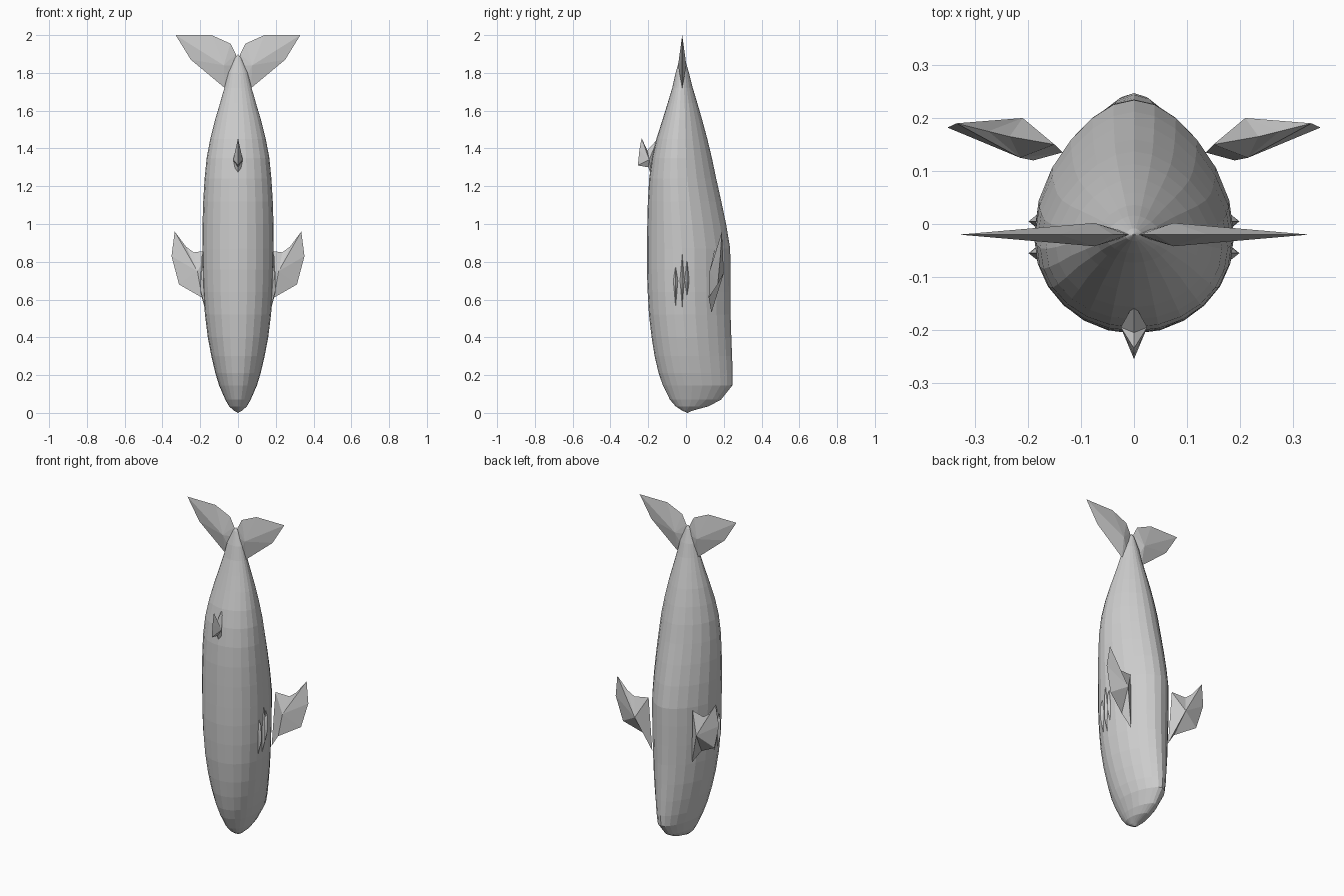
import bpy, bmesh, math


def finish(name, bm, mirror=False):
    bmesh.ops.recalc_face_normals(bm, faces=bm.faces)
    me = bpy.data.meshes.new(name)
    bm.to_mesh(me)
    bm.free()
    ob = bpy.data.objects.new(name, me)
    bpy.context.collection.objects.link(ob)
    if mirror:
        mod = ob.modifiers.new("mirror", 'MIRROR')
        mod.use_axis = (True, False, False)
        mod.use_clip = True
    return ob


def fin(name, outline, ridges, mirror=True):
    """Thin faceted blade: each ridge point fans out to the outline."""
    bm = bmesh.new()
    edge = [bm.verts.new(p) for p in outline]
    for r in ridges:
        c = bm.verts.new(r)
        for i, v in enumerate(edge):
            bm.faces.new((c, v, edge[(i + 1) % len(edge)]))
    return finish(name, bm, mirror)


# Body: egg-shaped rings (z, half width, back y, belly y)
stations = [
    (0.012, 0.022, -0.02, 0.035), (0.035, 0.047, -0.055, 0.12),
    (0.07, 0.067, -0.085, 0.185), (0.145, 0.10, -0.122, 0.245),
    (0.21, 0.12, -0.145, 0.247), (0.30, 0.141, -0.166, 0.244),
    (0.40, 0.16, -0.182, 0.24), (0.52, 0.175, -0.196, 0.236),
    (0.64, 0.184, -0.203, 0.235), (0.76, 0.188, -0.207, 0.235),
    (0.87, 0.189, -0.207, 0.234), (1.00, 0.188, -0.205, 0.212),
    (1.12, 0.184, -0.202, 0.187), (1.24, 0.177, -0.195, 0.160),
    (1.35, 0.166, -0.180, 0.137), (1.45, 0.147, -0.157, 0.113),
    (1.55, 0.122, -0.125, 0.086), (1.64, 0.095, -0.097, 0.060),
    (1.72, 0.072, -0.073, 0.036), (1.80, 0.052, -0.055, 0.016),
    (1.88, 0.016, -0.032, -0.008)]
N = 24
bm = bmesh.new()
rings = []
for z, w, y0, y1 in stations:
    mid = y0 + (y1 - y0) * 0.42
    ring = []
    for i in range(N):
        a = 2 * math.pi * i / N
        s, c = math.sin(a), math.cos(a)
        if s > 0:      # belly side is narrower
            x, y = w * c * (1 - 0.22 * s * s), mid + (y1 - mid) * s
        else:
            x, y = w * c, mid + (mid - y0) * s
        ring.append(bm.verts.new((x, y, z)))
    rings.append(ring)
for lo, hi in zip(rings, rings[1:]):
    for i in range(N):
        j = (i + 1) % N
        bm.faces.new((lo[i], lo[j], hi[j], hi[i]))
for ring, tip in ((rings[0], (0, 0.008, 0)), (rings[-1], (0, -0.02, 1.9))):
    v = bm.verts.new(tip)
    for i in range(N):
        bm.faces.new((ring[i], ring[(i + 1) % N], v))
finish("body", bm)

# Tail flukes
Y = -0.02
fin("tail_flukes",
    [(0.0, Y, 1.84), (0.012, Y, 1.90), (0.04, Y, 1.955), (0.14, Y, 2.0),
     (0.33, Y, 2.0), (0.25, Y, 1.87), (0.07, Y, 1.72), (0.03, Y, 1.74)],
    [(0.075, Y - 0.022, 1.84), (0.075, Y + 0.022, 1.84)])

# Side flippers
fin("flippers",
    [(0.15, 0.15, 0.86), (0.235, 0.165, 0.85), (0.275, 0.175, 0.88),
     (0.335, 0.19, 0.96), (0.352, 0.182, 0.83), (0.312, 0.168, 0.68),
     (0.19, 0.12, 0.61), (0.135, 0.135, 0.53)],
    [(0.215, 0.125, 0.75), (0.21, 0.20, 0.74)])

# Small dorsal fin
fin("dorsal_fin",
    [(0, -0.15, 1.45), (0, -0.205, 1.39), (0, -0.235, 1.455),
     (0, -0.247, 1.39), (0, -0.255, 1.31), (0, -0.20, 1.30), (0, -0.17, 1.22)],
    [(0.025, -0.195, 1.34), (-0.025, -0.195, 1.34)], mirror=False)

# Low ridges along the flanks
for k, (y, z0, z1) in enumerate([(-0.055, 0.56, 0.78), (-0.02, 0.55, 0.86),
                                 (0.005, 0.60, 0.82)]):
    fin("flank_ridge_%d" % k,
        [(0.175, y, z0), (0.199, y, z0 + 0.09), (0.196, y, z1 - 0.04),
         (0.182, y, z1)],
        [(0.184, y - 0.012, 0.7), (0.184, y + 0.012, 0.7)])
